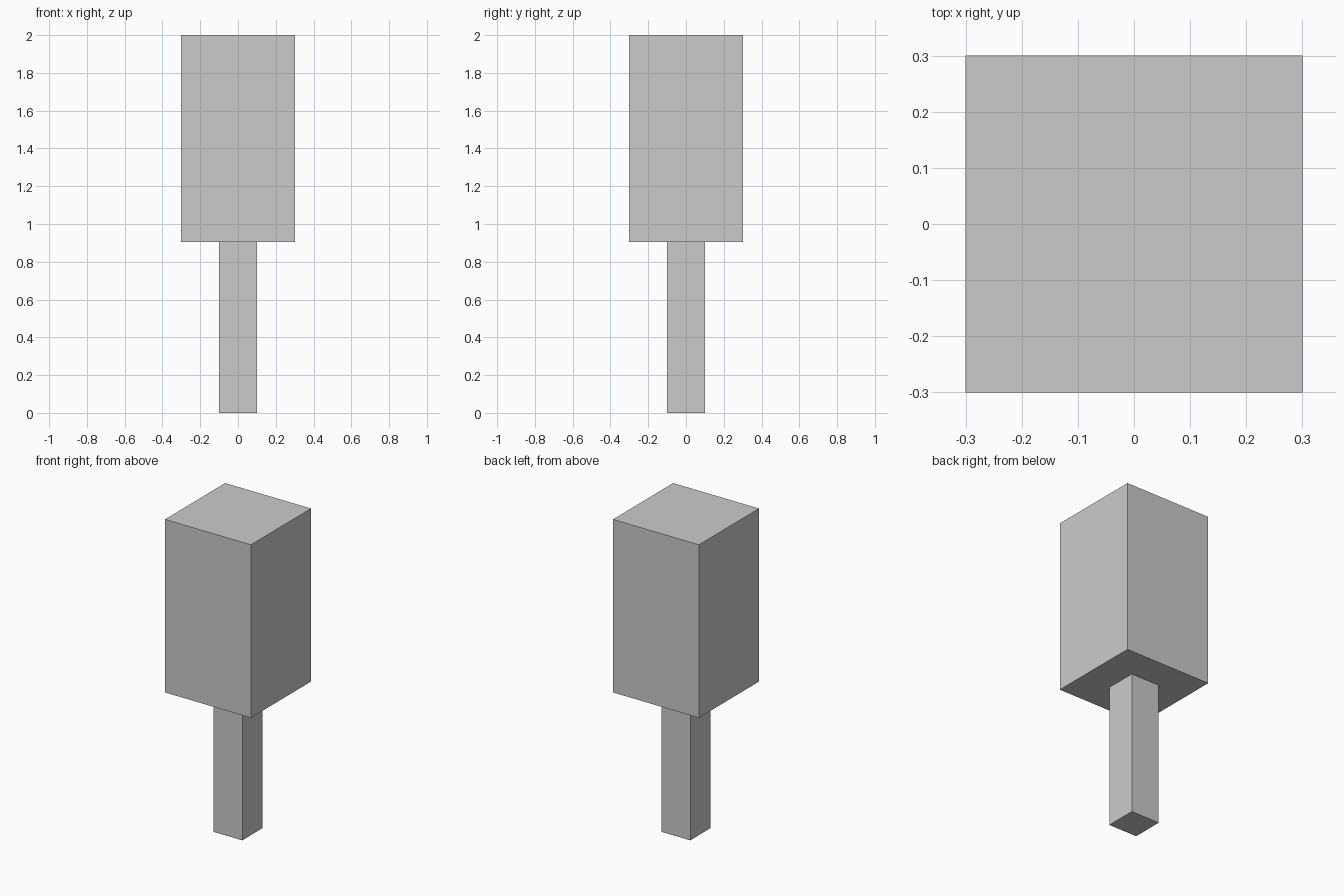
import bpy

if "Cube" in bpy.data.objects:
    bpy.data.objects.remove(bpy.data.objects["Cube"])


def box(name, width, z_min, z_max):
    """Square-section block centred on the z axis."""
    bpy.ops.mesh.primitive_cube_add(size=1, location=(0, 0, (z_min + z_max) / 2))
    obj = bpy.context.object
    obj.name = name
    obj.scale = (width, width, z_max - z_min)
    bpy.ops.object.transform_apply(location=False, rotation=False, scale=True)
    return obj


SHOULDER = 0.905  # height where the post meets the block

# Slim square post
box("post", 0.2, 0, SHOULDER)

# Wide block on top
box("upper_block", 0.601, SHOULDER, 2)
